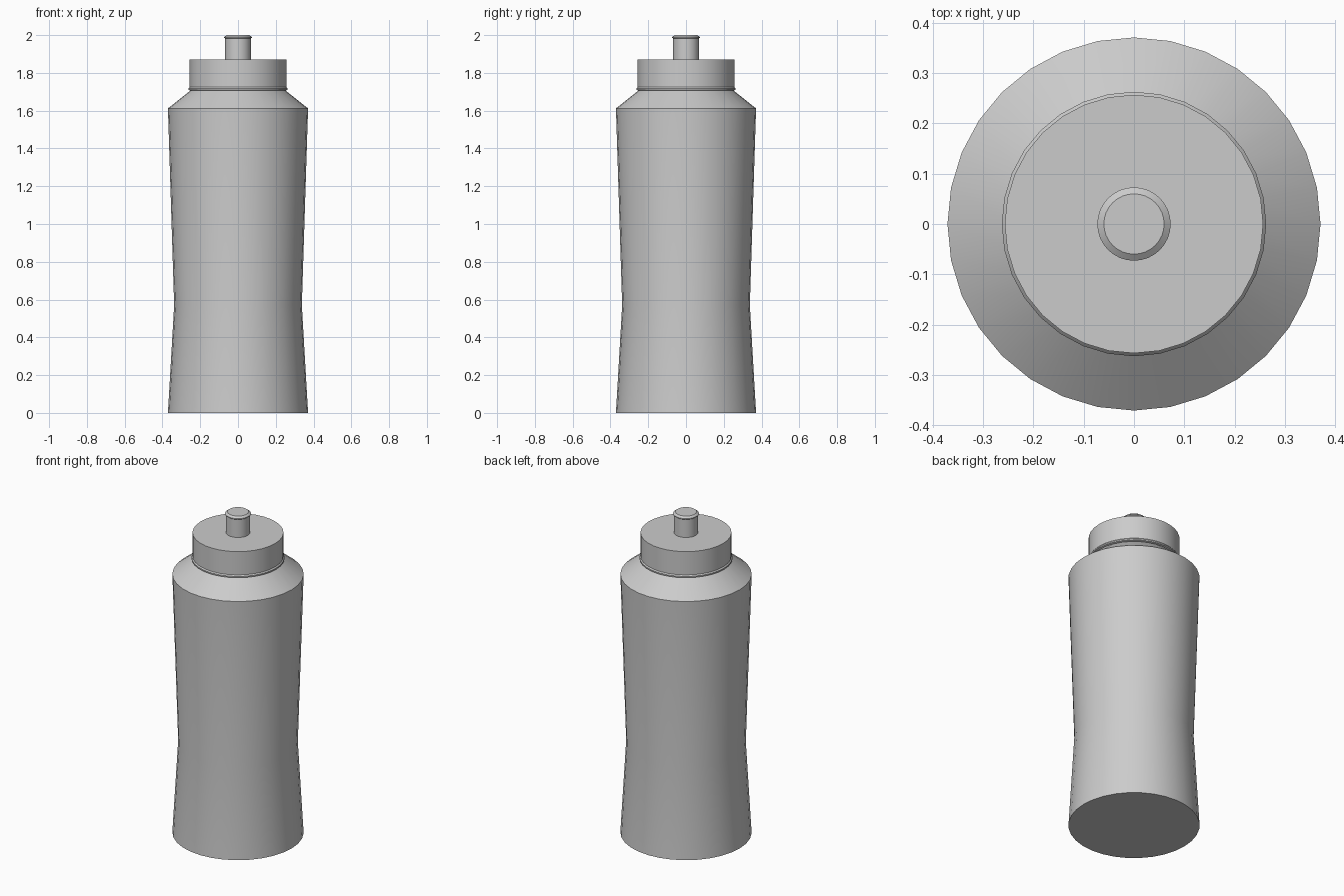
import bpy, bmesh, math

if "Cube" in bpy.data.objects:
    bpy.data.objects.remove(bpy.data.objects["Cube"])


def lathe(name, profile, sides=32):
    """Revolve an (r, z) profile into a capped solid."""
    bm = bmesh.new()
    rings = []
    for r, z in profile:
        rings.append([bm.verts.new((r * math.cos(2 * math.pi * i / sides),
                                    r * math.sin(2 * math.pi * i / sides), z))
                      for i in range(sides)])
    for a, b in zip(rings, rings[1:]):
        for i in range(sides):
            j = (i + 1) % sides
            bm.faces.new((a[i], a[j], b[j], b[i]))
    bm.faces.new(rings[0][::-1])
    bm.faces.new(rings[-1])
    mesh = bpy.data.meshes.new(name)
    bm.to_mesh(mesh)
    bm.free()
    obj = bpy.data.objects.new(name, mesh)
    bpy.context.collection.objects.link(obj)
    bpy.ops.object.select_all(action='DESELECT')
    obj.select_set(True)
    bpy.context.view_layer.objects.active = obj
    bpy.ops.object.shade_smooth_by_angle(angle=math.radians(30))
    return obj


# Bottle body with pinched waist, sloped shoulder and short neck
lathe("bottle_body", [(0.371, 0), (0.338, 0.57), (0.371, 1.612),
                      (0.245, 1.712), (0.245, 1.73)])

# Screw cap with a thin flared lip at the bottom
lathe("screw_cap", [(0.25, 1.705), (0.263, 1.71), (0.263, 1.718),
                    (0.257, 1.725), (0.257, 1.87)])

# Drinking spout with a chamfered rim
lathe("spout", [(0.068, 1.86), (0.068, 1.982), (0.073, 1.986),
                (0.073, 1.99), (0.06, 2.0)])
